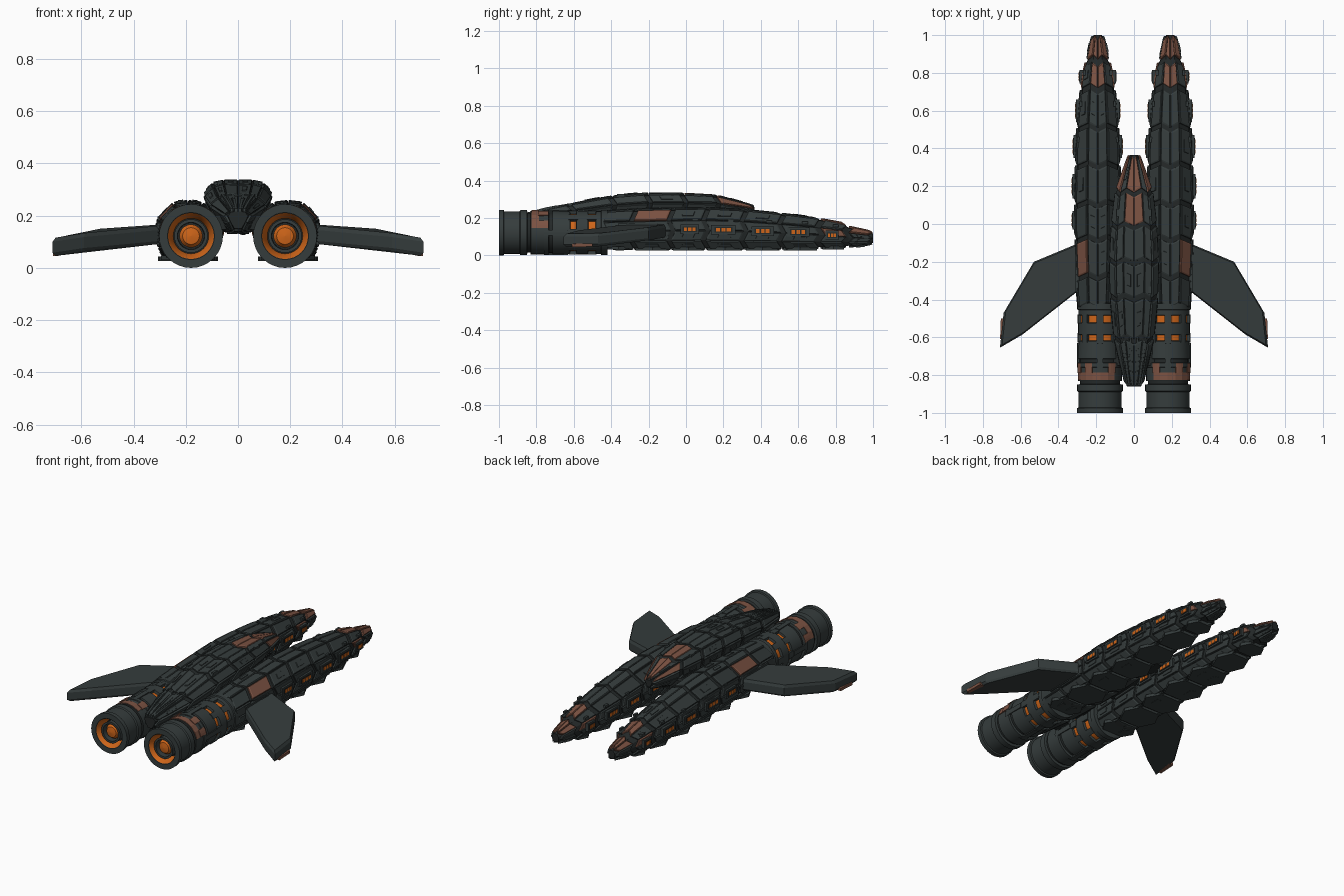
import bpy, bmesh, math, random
from mathutils import Vector

if "Cube" in bpy.data.objects:
    bpy.data.objects.remove(bpy.data.objects["Cube"])

random.seed(4)


def mat(name, c):
    m = bpy.data.materials.new(name)
    m.diffuse_color = (*c, 1)
    m.use_nodes = True
    m.node_tree.nodes["Principled BSDF"].inputs["Base Color"].default_value = m.diffuse_color
    return m


GREY, GAP, COPPER, ORANGE = range(4)
MATS = [mat("dark grey armour", (0.036, 0.046, 0.046)), mat("black gaps", (0.017, 0.021, 0.021)),
        mat("copper panel", (0.2, 0.085, 0.055)), mat("orange glow", (0.62, 0.13, 0.01))]


class Part:
    """Collects solids with a colour for each, then makes one object."""
    def __init__(self):
        self.bm = bmesh.new()

    def add(self, verts, faces, m=GREY):
        vs = [self.bm.verts.new(v) for v in verts]
        for i, f in enumerate(faces):
            self.bm.faces.new([vs[j] for j in f]).material_index = m[i] if isinstance(m, list) else m

    def loft(self, rings, m=GREY, caps=True):
        n = len(rings[0])
        faces, ms = [], []
        for r in range(len(rings) - 1):
            for k in range(n):
                a, b = r * n + k, r * n + (k + 1) % n
                faces.append((a, b, b + n, a + n))
                ms.append(m[r] if isinstance(m, list) else m)
        if caps:
            last = (len(rings) - 1) * n
            faces += [tuple(range(n)), tuple(range(last, last + n))]
            ms += [ms[0], ms[-1]]
        self.add([v for r in rings for v in r], faces, ms)

    def box(self, c, s, m=GREY):
        x, y, z = c
        a, b, h = (v / 2 for v in s)
        self.loft([[(x - a, y - b, z + d), (x + a, y - b, z + d), (x + a, y + b, z + d), (x - a, y + b, z + d)]
                   for d in (-h, h)], m)

    def done(self, name, smooth=False):
        bmesh.ops.recalc_face_normals(self.bm, faces=self.bm.faces)
        me = bpy.data.meshes.new(name)
        self.bm.to_mesh(me)
        self.bm.free()
        for m in MATS:
            me.materials.append(m)
        ob = bpy.data.objects.new(name, me)
        bpy.context.collection.objects.link(ob)
        if smooth:
            bpy.ops.object.select_all(action='DESELECT')
            ob.select_set(True)
            bpy.context.view_layer.objects.active = ob
            bpy.ops.object.shade_smooth_by_angle(angle=math.radians(30))
        return ob


def station(table, y):
    """Half width, bottom and top at y."""
    if y >= table[0][0]:
        return table[0][1:]
    for a, b in zip(table, table[1:]):
        if y >= b[0]:
            t = (a[0] - y) / (a[0] - b[0])
            return [p + (q - p) * t for p, q in zip(a[1:], b[1:])]
    return table[-1][1:]


def armoured(part, cx, table, half_section, segments, paint, chevron, thick, side=1):
    """Dark core loft covered with separate chevron-edged plates."""
    sec = half_section + [(-u, v) for u, v in half_section[-2:0:-1]]
    n = len(sec)

    def point(y, k):
        w, lo, hi = station(table, y)
        u, v = sec[k % n]
        return Vector((cx + side * u * w, y, lo + (hi - lo) * v))

    part.loft([[point(r[0], k) for k in range(n)] for r in table], GAP)
    for i, (ya, yb) in enumerate(segments):
        for k in range(n):
            cor = []
            for j, y in ((k, ya), (k + 1, ya), (k + 1, yb), (k, yb)):
                off = chevron if j % 2 else -chevron
                cor.append(point(max(table[-1][0], min(table[0][0], y + off)), j))
            c = sum(cor, Vector()) / 4
            nor = (cor[2] - cor[0]).cross(cor[3] - cor[1]).normalized()
            w, lo, hi = station(table, c.y)
            if nor.dot(c - Vector((cx, c.y, (lo + hi) / 2))) < 0:
                nor = -nor
            m = paint(i, k if k < n / 2 else n - 1 - k, k >= n / 2)
            part.loft([[c + (p - c) * f + nor * t for p in cor]
                       for f, t in ((0.97, -0.004), (0.97, thick * 0.7), (0.88, thick))], m)
            # small raised strip on some plates
            if m == GREY and random.random() < 0.45:
                part.loft([[c + (p - c) * f + nor * t for p in cor]
                           for f, t in ((0.4, thick * 0.5), (0.36, thick + 0.004))], GREY)


# twin hulls
HULL = [(1.0, 0.022, 0.068, 0.118), (0.97, 0.034, 0.062, 0.128), (0.87, 0.052, 0.052, 0.148),
        (0.84, 0.068, 0.05, 0.168), (0.72, 0.085, 0.045, 0.19), (0.5, 0.106, 0.041, 0.22),
        (0.3, 0.112, 0.04, 0.24), (0.1, 0.116, 0.04, 0.25), (-0.1, 0.114, 0.04, 0.245),
        (-0.3, 0.106, 0.04, 0.24), (-0.45, 0.1, 0.045, 0.23)]
HULL_SEC = [(0, 1), (0.45, 0.97), (0.93, 0.7), (1, 0.45), (0.92, 0.2), (0.68, 0), (0, 0)]
HULL_SEG = [(0.985, 0.88), (0.845, 0.73), (0.7, 0.52), (0.5, 0.32), (0.3, 0.115), (0.095, -0.07),
            (-0.09, -0.27), (-0.29, -0.43)]
CX = 0.192


def hull_paint(i, k, inner):
    if (i == 0 and k in (0, 1)) or (i == 1 and k in (0, 2)) or (i == 6 and k == 1 and not inner):
        return COPPER
    return GREY


WINDOWS = [(0.78, 0.07, 0.108), (0.6, 0.12, 0.125), (0.41, 0.12, 0.13), (0.2, 0.13, 0.137), (0.02, 0.1, 0.14)]

# engine outline: distance along y, radius, colour of the band that follows
ENGINE = [(-0.93, 0.001, GAP), (-0.93, 0.068, ORANGE), (-0.998, 0.088, GREY), (-1.0, 0.09, GREY),
          (-1.0, 0.122, GREY), (-0.975, 0.122, GREY), (-0.972, 0.114, GREY), (-0.89, 0.114, GREY),
          (-0.885, 0.121, GREY), (-0.85, 0.121, GREY), (-0.848, 0.106, GAP), (-0.832, 0.106, GAP),
          (-0.83, 0.116, GREY), (-0.76, 0.116, GREY), (-0.758, 0.121, GREY), (-0.735, 0.121, GREY),
          (-0.733, 0.108, GAP), (-0.715, 0.108, GREY), (-0.713, 0.117, GREY), (-0.62, 0.113, GREY),
          (-0.618, 0.101, ORANGE), (-0.588, 0.101, GREY), (-0.585, 0.116, GREY), (-0.525, 0.116, GREY),
          (-0.522, 0.101, ORANGE), (-0.485, 0.101, GREY), (-0.482, 0.115, GREY), (-0.455, 0.115, GREY),
          (-0.452, 0.121, GREY), (-0.42, 0.121, GREY), (-0.418, 0.08, GREY), (-0.4, 0.001, GREY)]
EX, EZ = 0.18, 0.122


def ring(cx, y, r, n=32):
    return [(cx + r * math.sin(2 * math.pi * i / n), y, EZ + r * math.cos(2 * math.pi * i / n)) for i in range(n)]


def arc_plate(part, cx, s, a0, a1, y0, y1, r0, r1, m, n=6):
    """Curved plate lying on the engine, angles measured outward from the top."""
    rings = []
    for i in range(n + 1):
        a = math.radians(a0 + (a1 - a0) * i / n)
        rings.append([(cx + s * r * math.sin(a), y, EZ + r * math.cos(a))
                      for r, y in ((r0, y0), (r1, y0), (r1, y1), (r0, y1))])
    part.loft(rings, m)


for s, label in ((1, "right"), (-1, "left")):
    p = Part()
    armoured(p, s * CX, HULL, HULL_SEC, HULL_SEG, hull_paint, 0.012, 0.011, s)
    # overlapping belly scales
    for ya, yb in HULL_SEG[1:]:
        w = station(HULL, (ya + yb) / 2)[0]
        lo = station(HULL, yb)[1]
        hexa = [(-0.6, ya), (0.6, ya), (1.0, (ya + yb) / 2), (0.6, yb), (-0.6, yb), (-1.0, (ya + yb) / 2)]
        p.loft([[(s * CX + u * w, y, lo + d) for u, y in hexa] for d in (-0.014, 0.004)])
    p.done(label + "_hull")

    # framed window boxes on both flanks of the hull
    p = Part()
    for y, ln, z in WINDOWS:
        for d in (1, -1):
            x = s * CX + d * (station(HULL, y)[0] + 0.006)
            p.box((x, y, z), (0.026, ln, 0.05))
            p.box((x + d * 0.011, y, z), (0.01, ln * 0.75, 0.03), GAP)
            for j in (-1, 0, 1):
                p.box((x + d * 0.014, y + j * ln * 0.22, z), (0.008, ln * 0.17, 0.02), ORANGE)
            p.box((x - d * 0.012, y + ln * 0.3, z + 0.05), (0.014, 0.03, 0.014))
    p.done(label + "_hull_windows")

    # engine casing with recessed glowing nozzle
    p = Part()
    p.loft([ring(s * EX, y, r) for y, r, _ in ENGINE], [c for _, _, c in ENGINE[:-1]])
    p.loft([ring(s * EX, y, r) for y, r in ((-0.93, 0.06), (-0.985, 0.064), (-0.985, 0.052), (-0.93, 0.05))],
           GREY, False)
    p.loft([ring(s * EX, y, r) for y, r in ((-0.92, 0.044), (-0.96, 0.044), (-0.978, 0.032), (-0.984, 0.001))], ORANGE)
    p.done(label + "_engine", True)

    # clamps, copper plates and straps on the engine
    p = Part()
    for y in (-0.503, -0.603):
        for k in range(8):
            arc_plate(p, s * EX, s, k * 45 - 9, k * 45 + 9, y - 0.025, y + 0.025, 0.098, 0.118, GREY, 2)
    arc_plate(p, s * EX, s, -40, 78, -0.825, -0.785, 0.11, 0.12, COPPER)
    for a in (-30, 32, 70):
        arc_plate(p, s * EX, s, a - 12, a + 8, -0.79, -0.735, 0.11, 0.123, COPPER, 3)
    for a in (0, 90, 180, 270):
        arc_plate(p, s * EX, s, a - 7, a + 7, -0.76, -0.63, 0.11, 0.121, GREY, 2)
    p.done(label + "_engine_fittings")

    # swept wing: full outline in the middle, smaller top and bottom faces
    out = [(0.25, -0.10, 0.135), (0.29, -0.10, 0.132), (0.53, -0.20, 0.116), (0.69, -0.47, 0.085),
           (0.71, -0.655, 0.082), (0.59, -0.585, 0.1), (0.29, -0.35, 0.128), (0.25, -0.33, 0.13)]
    c = Vector((0.47, -0.34))
    p = Part()
    rings = []
    for f, d in ((0.95, -0.036), (1, -0.024), (1, 0.018), (0.95, 0.034)):
        rings.append([(s * (c.x + (x - c.x) * f), c.y + (y - c.y) * f, z + d) for x, y, z in out])
    p.loft(rings)
    # copper strip at the wing tip
    p.loft([[(s * x, y, z + d) for x, y, z in ((0.675, -0.5, 0.086), (0.705, -0.5, 0.084),
                                               (0.709, -0.61, 0.082), (0.69, -0.61, 0.083))]
            for d in (-0.037, -0.02)], COPPER)
    # wing root fairing
    p.box((s * 0.285, -0.225, 0.13), (0.05, 0.27, 0.085))
    p.done(label + "_wing")

# central body with copper canopy
BODY = [(0.365, 0.024, 0.215, 0.258), (0.28, 0.058, 0.19, 0.286), (0.16, 0.096, 0.17, 0.315),
        (0.0, 0.114, 0.15, 0.324), (-0.2, 0.124, 0.14, 0.327), (-0.4, 0.12, 0.14, 0.31),
        (-0.6, 0.1, 0.14, 0.272), (-0.75, 0.068, 0.14, 0.245), (-0.86, 0.038, 0.15, 0.215)]
BODY_SEC = [(0, 1), (0.45, 1), (0.75, 0.96), (1, 0.75), (0.75, 0.4), (0.35, 0), (0, 0)]
BODY_SEG = [(0.355, 0.175), (0.155, 0.0), (-0.02, -0.19), (-0.21, -0.38), (-0.4, -0.6), (-0.62, -0.85)]


def body_paint(i, k, left):
    return COPPER if (i == 0 and k in (0, 2)) or (i == 1 and k == 0) else GREY


p = Part()
armoured(p, 0, BODY, BODY_SEC, BODY_SEG, body_paint, 0.012, 0.011)
# tail ribs and side boxes
for s in (1, -1):
    for u in (0.2, 0.6):
        p.loft([[(s * (u * w + d), y, z + h) for d, h in ((-0.008, -0.03), (0.008, -0.03), (0.005, 0.012), (-0.005, 0.012))]
                for y, w, z in ((-0.6, 0.1, 0.27), (-0.75, 0.068, 0.245), (-0.855, 0.04, 0.216))])
    for y in (0.06, -0.1, -0.35):
        p.box((s * 0.085, y, 0.318), (0.014, 0.04, 0.02))
p.done("central_body")

# struts joining the body to both hulls and engines
p = Part()
for y, ln in ((0.1, 0.16), (-0.15, 0.26), (-0.5, 0.16), (-0.7, 0.1)):
    p.box((0, y, 0.175), (0.24, ln, 0.055), GAP)
p.done("cross_struts")
